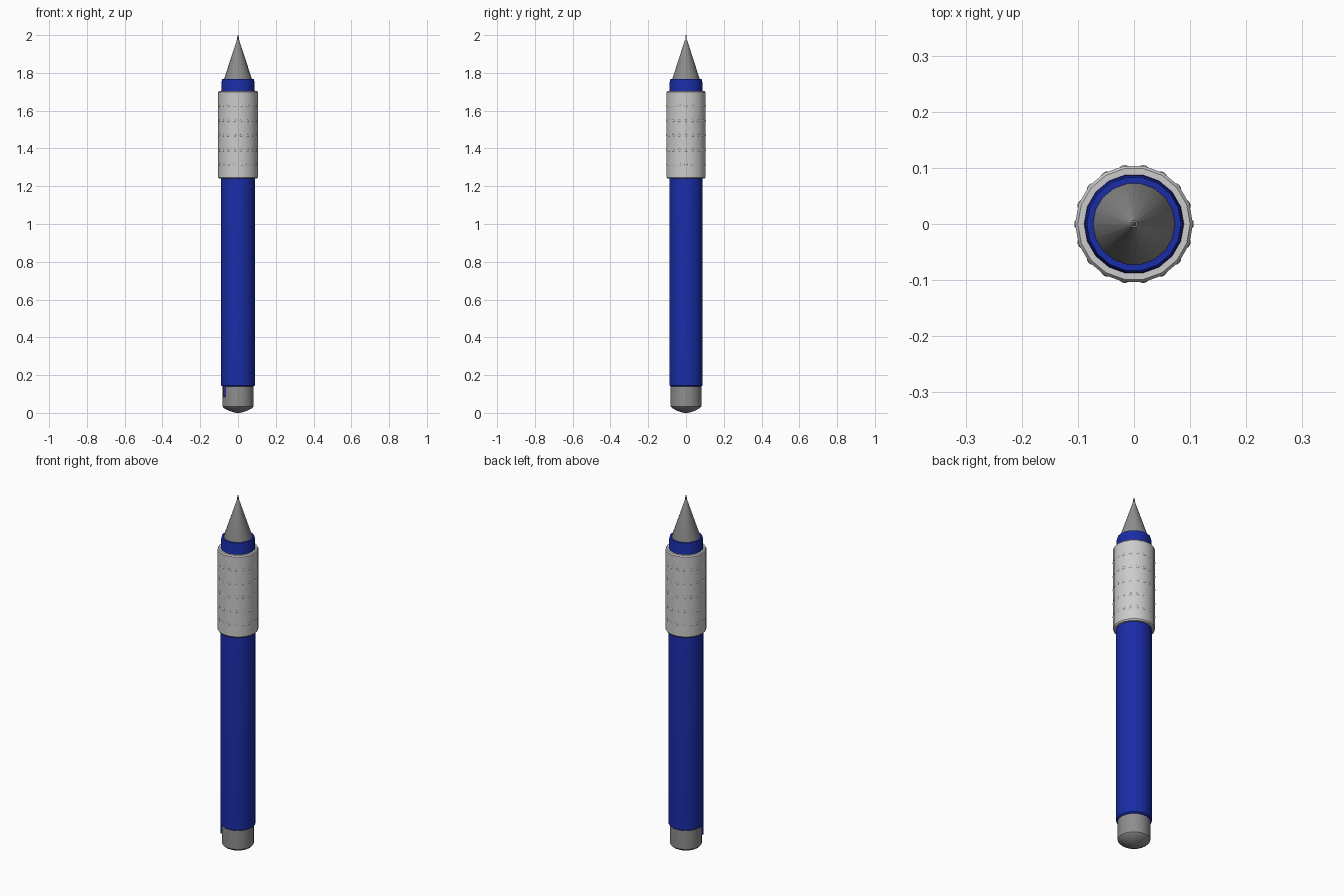
import bpy, bmesh
from math import sin, cos, pi, radians
from mathutils import Matrix

if "Cube" in bpy.data.objects:
    bpy.data.objects.remove(bpy.data.objects["Cube"])

SIDES = 18


def material(name, color):
    m = bpy.data.materials.new(name)
    m.diffuse_color = color
    m.use_nodes = True
    m.node_tree.nodes["Principled BSDF"].inputs["Base Color"].default_value = m.diffuse_color
    return m


blue = material("blue", (0.01, 0.025, 0.38, 1))
dark_grey = material("dark_grey", (0.27, 0.27, 0.27, 1))


def finish(name, bm, mat=None, angle=30):
    bmesh.ops.recalc_face_normals(bm, faces=bm.faces[:])
    me = bpy.data.meshes.new(name)
    bm.to_mesh(me)
    bm.free()
    ob = bpy.data.objects.new(name, me)
    bpy.context.collection.objects.link(ob)
    if mat:
        me.materials.append(mat)
    bpy.ops.object.select_all(action='DESELECT')
    ob.select_set(True)
    bpy.context.view_layer.objects.active = ob
    bpy.ops.object.shade_smooth_by_angle(angle=radians(angle))
    return ob


def lathe(name, profile, mat=None):
    """Turn (radius, z) points around the z axis, capping both ends."""
    bm = bmesh.new()
    rings = [[bm.verts.new((r * cos(2 * pi * i / SIDES), r * sin(2 * pi * i / SIDES), z))
              for i in range(SIDES)] for r, z in profile]
    for a, b in zip(rings, rings[1:]):
        for i in range(SIDES):
            j = (i + 1) % SIDES
            bm.faces.new((a[i], a[j], b[j], b[i]))
    bm.faces.new(rings[0])
    bm.faces.new(rings[-1])
    return finish(name, bm, mat)


# Barrel, running up through the grip to the collar below the nib
lathe("barrel", [(0.082, 0.14), (0.09, 0.146), (0.09, 1.70), (0.088, 1.71),
                 (0.088, 1.75), (0.084, 1.767), (0.07, 1.767)], blue)

# End plug with a shallow domed bottom
lathe("end_plug", [(0.012, 0.0), (0.045, 0.01), (0.074, 0.025), (0.082, 0.034),
                   (0.082, 0.145)], dark_grey)

# Conical nib holder and the fine writing point
lathe("nib_cone", [(0.073, 1.76), (0.073, 1.77), (0.009, 1.965), (0.006, 1.975)], dark_grey)
lathe("writing_point", [(0.004, 1.96), (0.004, 1.99), (0.002, 2.0)], dark_grey)

# Grip sleeve with softened ends
lathe("grip", [(0.088, 1.24), (0.1, 1.24), (0.105, 1.247), (0.105, 1.698),
               (0.1, 1.705), (0.088, 1.705)])

# Rows of tiny studs around the grip
bm = bmesh.new()
for z in (1.315, 1.39, 1.47, 1.547, 1.625):
    for i in range(SIDES):
        place = Matrix.Rotation(2 * pi * i / SIDES, 4, 'Z') @ Matrix.Translation((0.104, 0, z)) \
            @ Matrix.Diagonal((0.35, 1, 1, 1))
        bmesh.ops.create_uvsphere(bm, u_segments=8, v_segments=6, radius=0.007, matrix=place)
finish("grip_studs", bm, angle=60)

# Small blue tab on the end plug
bm = bmesh.new()
bmesh.ops.create_cube(bm, size=1, matrix=Matrix.Translation((-0.07, -0.038, 0.115))
                      @ Matrix.Diagonal((0.013, 0.018, 0.06, 1)))
finish("plug_tab", bm, blue)
